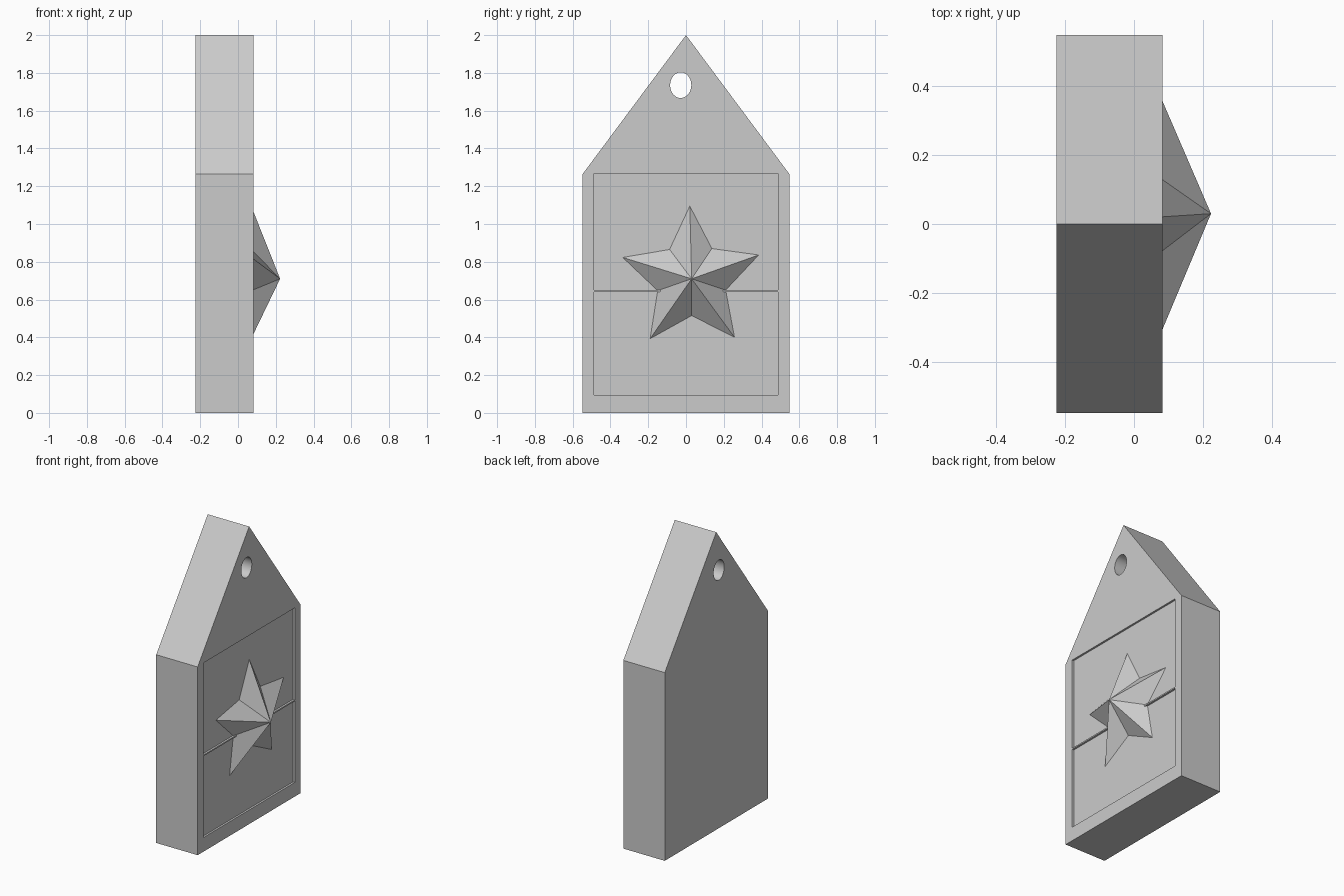
import bpy
import bmesh
from math import cos, sin, tau, radians

cube = bpy.data.objects.get("Cube")
if cube:
    bpy.data.objects.remove(cube, do_unlink=True)

BACK, FACE, FLOOR, PEAK = -0.225, 0.083, 0.07, 0.223

grey = bpy.data.materials.new("plain_grey")
grey.use_nodes = True
colour = (0.6, 0.6, 0.6, 1)
grey.diffuse_color = colour
grey.node_tree.nodes["Principled BSDF"].inputs["Base Color"].default_value = colour


def add_object(name, bm):
    bmesh.ops.recalc_face_normals(bm, faces=bm.faces)
    mesh = bpy.data.meshes.new(name)
    bm.to_mesh(mesh)
    bm.free()
    mesh.materials.append(grey)
    obj = bpy.data.objects.new(name, mesh)
    bpy.context.collection.objects.link(obj)
    return obj


def prism(name, outline, x0, x1):
    """Extrude a (y, z) outline along x."""
    bm = bmesh.new()
    face = bm.faces.new([bm.verts.new((x0, y, z)) for y, z in outline])
    result = bmesh.ops.extrude_face_region(bm, geom=[face])
    verts = [v for v in result["geom"] if isinstance(v, bmesh.types.BMVert)]
    bmesh.ops.translate(bm, verts=verts, vec=(x1 - x0, 0, 0))
    return add_object(name, bm)


def rectangle(half_width, low, high):
    return [(-half_width, low), (half_width, low), (half_width, high), (-half_width, high)]


def cut(target, cutter):
    cutter.hide_render = True
    mod = target.modifiers.new("cut", 'BOOLEAN')
    mod.operation = 'DIFFERENCE'
    mod.solver = 'EXACT'
    mod.object = cutter
    bpy.context.view_layer.objects.active = target
    bpy.ops.object.modifier_apply(modifier=mod.name)
    bpy.data.objects.remove(cutter, do_unlink=True)


# Gabled slab
body = prism("gabled_body",
             [(-0.547, 0), (0.547, 0), (0.547, 1.265), (0, 2), (-0.547, 1.265)],
             BACK, FACE)

# Oval hanging hole
oval = [(-0.028 + 0.056 * cos(tau * i / 48), 1.735 + 0.068 * sin(tau * i / 48))
        for i in range(48)]
cut(body, prism("hole_cutter", oval, BACK - 0.1, FACE + 0.1))

# Two shallow panels with a thin rib left between them
for low, high in ((0.095, 0.641), (0.65, 1.268)):
    cut(body, prism("panel_cutter", rectangle(0.486, low, high), FLOOR, FACE + 0.1))

# Faceted star: tips and notches alternate around the raised centre
rim = [(0.02, 1.095), (0.137, 0.87), (0.385, 0.836), (0.21, 0.65), (0.257, 0.40),
       (0.03, 0.515), (-0.19, 0.393), (-0.15, 0.647), (-0.335, 0.823), (-0.087, 0.865)]
bm = bmesh.new()
peak = bm.verts.new((PEAK, 0.03, 0.71))
ring = [bm.verts.new((FLOOR, y, z)) for y, z in rim]
for a, b in zip(ring, ring[1:] + ring[:1]):
    bm.faces.new((peak, a, b))
bm.faces.new(ring)
star = add_object("star", bm)

# Smooth only the hole wall
bpy.ops.object.select_all(action='DESELECT')
body.select_set(True)
bpy.context.view_layer.objects.active = body
bpy.ops.object.shade_smooth_by_angle(angle=radians(30))
